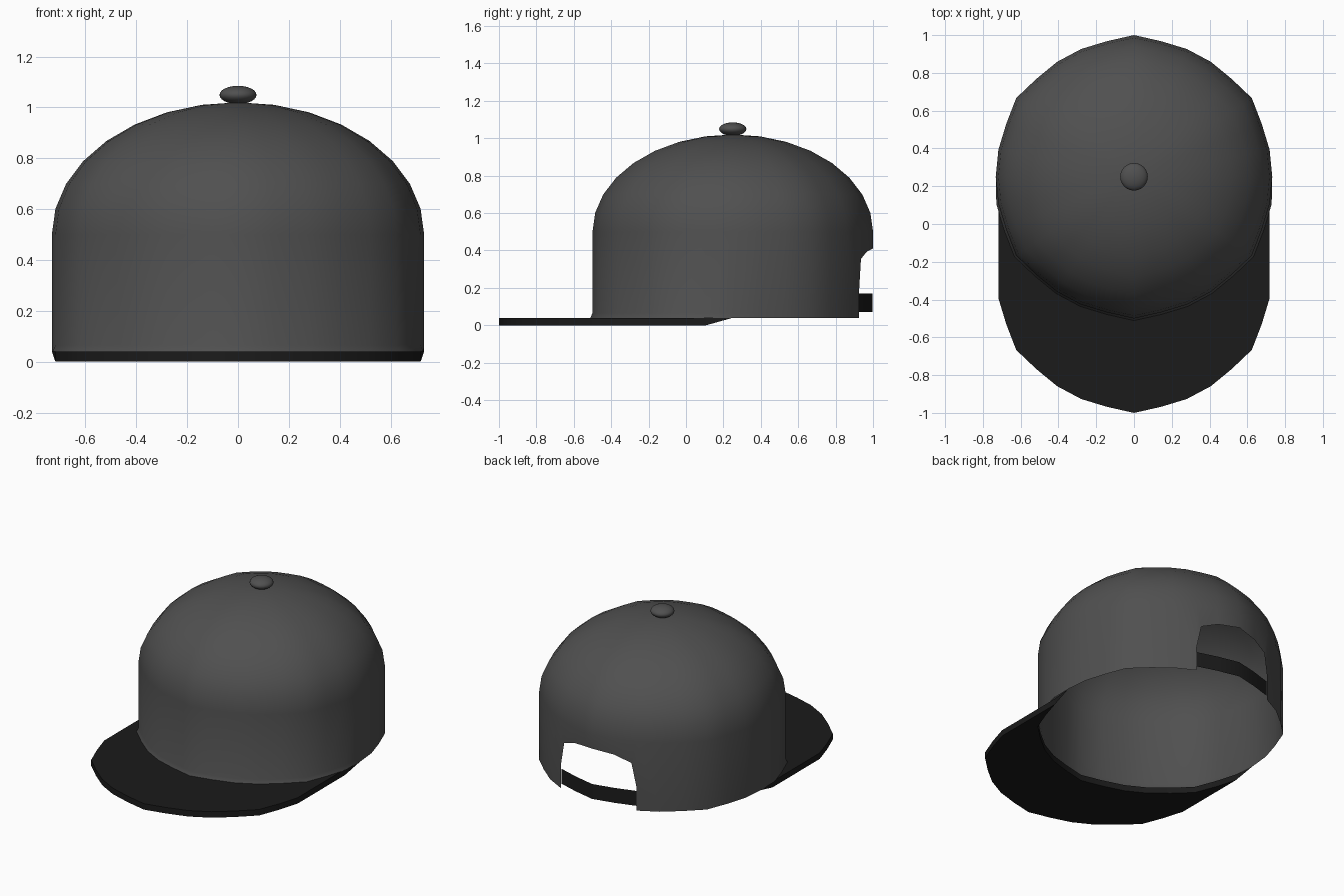
import bpy, bmesh, math
from mathutils import Vector

if "Cube" in bpy.data.objects:
    bpy.data.objects.remove(bpy.data.objects["Cube"])

N = 32                              # columns around the crown; 8 = back, 24 = front
R, CY = 0.732, 0.25
SEAMS = {3, 8, 13, 19, 24, 29}      # six panels, seams slightly raised


def material(name, v):
    m = bpy.data.materials.new(name)
    m.diffuse_color = (v, v, v, 1)
    m.use_nodes = True
    m.node_tree.nodes["Principled BSDF"].inputs["Base Color"].default_value = m.diffuse_color
    return m


fabric = material("charcoal_fabric", 0.08)
black = material("black_fabric", 0.011)


def ring_point(k, z, scale=1.0, dy=0.0):
    """Point on the crown outline; k may be fractional along a flat side."""
    def corner(i):
        a = 2 * math.pi * i / N
        r = (0.75 if i % N in SEAMS else R) * scale
        return Vector((r * math.cos(a), CY + dy + r * math.sin(a), z))
    i = math.floor(k)
    return corner(i).lerp(corner(i + 1), k - i)


def build(name, polygons, mat, recalc=True):
    bm = bmesh.new()
    for poly in polygons:
        bm.faces.new([bm.verts.new(p) for p in poly])
    bmesh.ops.remove_doubles(bm, verts=bm.verts, dist=1e-4)
    if recalc:
        bmesh.ops.recalc_face_normals(bm, faces=bm.faces)
    me = bpy.data.meshes.new(name)
    bm.to_mesh(me)
    bm.free()
    ob = bpy.data.objects.new(name, me)
    bpy.context.collection.objects.link(ob)
    finish(ob, mat)


def finish(ob, mat):
    ob.data.materials.append(mat)
    bpy.ops.object.select_all(action='DESELECT')
    ob.select_set(True)
    bpy.context.view_layer.objects.active = ob
    bpy.ops.object.shade_smooth_by_angle(angle=math.radians(35))


# Crown: straight wall, arched back opening, elliptical dome
P = ring_point


def rim(k):                         # lower edge flares a little above the brim
    return P(k, 0.04, 1.015 if 17 <= k % N <= 31 else 1.0)


crown = []
for k in range(N):
    if k in (7, 8):
        crown.append([P(k, 0.41 if k == 8 else 0.395), P(k + 1, 0.41 if k == 7 else 0.395),
                      P(k + 1, 0.5), P(k, 0.5)])
    elif k == 6:
        crown.append([P(6, 0.2), P(6.22, 0.355), P(7, 0.395), P(7, 0.5), P(6, 0.5)])
    elif k == 9:
        crown.append([P(9, 0.395), P(9.78, 0.355), P(10, 0.2), P(10, 0.5), P(9, 0.5)])
    else:
        crown.append([rim(k), rim(k + 1), P(k + 1, 0.065), P(k, 0.065)])
        lower, upper = [P(k, 0.065), P(k + 1, 0.065)], [P(k + 1, 0.5), P(k, 0.5)]
        if k == 5:
            lower.append(P(6, 0.2))
        if k == 10:
            upper.append(P(10, 0.2))
        crown.append(lower + upper)
    for j in range(8):
        a, b = math.radians(11.25 * j), math.radians(11.25 * (j + 1))
        za, zb = 0.5 + 0.52 * math.sin(a), 0.5 + 0.52 * math.sin(b)
        quad = [P(k, za, math.cos(a)), P(k + 1, za, math.cos(a))]
        quad += [Vector((0, CY, 1.02))] if j == 7 else [P(k + 1, zb, math.cos(b)), P(k, zb, math.cos(b))]
        crown.append(quad)
build("crown", crown, fabric)

# Brim: front half of the outline carried forward, tapering into the sides
T, D = 0.04, -0.5
brim = []
for k in range(17, 31):
    n = k + 1
    ti, tn = P(k, T), P(n, T)
    to, ton = P(k, T, 1, D), P(n, T, 1, D)
    bi, bn = P(k, 0), P(n, 0)
    bo, bon = P(k, 0, 1, D), P(n, 0, 1, D)
    brim += [[ti, to, ton, tn], [bi, bn, bon, bo],
             [to, bo, bon, ton], [ti, tn, bn, bi]]
for end, tip in ((17, 16), (31, 32)):
    brim.append([P(end, T), P(end, T, 1, D), P(end, 0, 1, D), P(end, 0)])
    brim.append([P(tip, T), P(end, T), P(end, 0)])
build("brim", brim, black, recalc=False)
bm = bmesh.new()
me = bpy.data.objects["brim"].data
bm.from_mesh(me)
bmesh.ops.recalc_face_normals(bm, faces=bm.faces)
bm.to_mesh(me)
bm.free()

# Adjustment strap across the back opening
build("back_strap", [[P(k, 0.07, 0.995), P(k, 0.17, 0.995), P(k + 1, 0.17, 0.995), P(k + 1, 0.07, 0.995)]
                     for k in range(6, 10)], black)

# Top button
bpy.ops.mesh.primitive_uv_sphere_add(segments=24, ring_count=12, radius=1, location=(0, CY, 1.049))
button = bpy.context.object
button.name = "top_button"
button.scale = (0.073, 0.073, 0.036)
finish(button, fabric)
